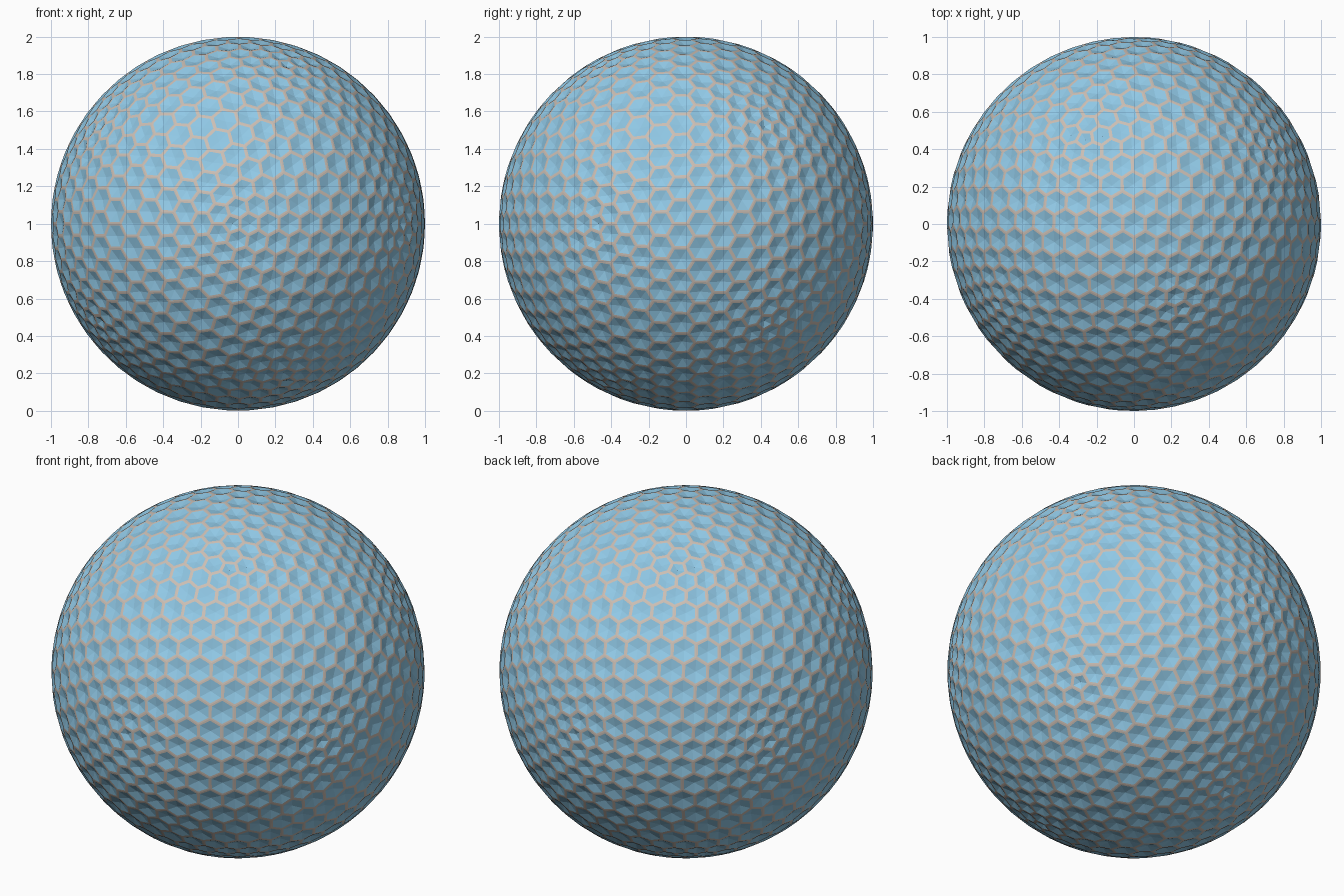
import bpy, bmesh, math
from mathutils import Vector, Matrix

if "Cube" in bpy.data.objects:
    bpy.data.objects.remove(bpy.data.objects["Cube"])

FREQ = 10        # cells along each icosahedron edge
RIM = 0.009      # half width of the frame bars
DIMPLE = 0.985   # radius of the sunken panel centres
LIFT = Vector((0, 0, 1))


def material(name, rgb):
    m = bpy.data.materials.new(name)
    m.diffuse_color = (*rgb, 1)
    m.use_nodes = True
    m.node_tree.nodes["Principled BSDF"].inputs["Base Color"].default_value = m.diffuse_color
    return m


def geodesic(freq):
    """Icosahedron with each face split into freq rows, pushed to a unit sphere."""
    phi = (1 + math.sqrt(5)) / 2
    turn = Matrix.Rotation(math.radians(-60), 3, 'Z')
    base = bmesh.new()
    for a in (-1, 1):
        for b in (-phi, phi):
            for co in ((b, a, 0), (a, 0, b), (0, b, a)):
                base.verts.new(turn @ Vector(co).normalized())
    bmesh.ops.convex_hull(base, input=base.verts[:])
    out = bmesh.new()
    for f in base.faces:
        A, B, C = (v.co for v in f.verts)
        grid = {}
        for i in range(freq + 1):
            for j in range(freq + 1 - i):
                p = A * (freq - i - j) + B * i + C * j
                grid[i, j] = out.verts.new(p.normalized())
        for i in range(freq):
            for j in range(freq - i):
                out.faces.new((grid[i, j], grid[i + 1, j], grid[i, j + 1]))
                if i + j < freq - 1:
                    out.faces.new((grid[i + 1, j], grid[i + 1, j + 1], grid[i, j + 1]))
    base.free()
    bmesh.ops.remove_doubles(out, verts=out.verts[:], dist=1e-4)
    return out


def finish(name, bm, mat):
    bmesh.ops.remove_doubles(bm, verts=bm.verts[:], dist=1e-5)
    me = bpy.data.meshes.new(name)
    bm.to_mesh(me)
    bm.free()
    me.materials.append(mat)
    bpy.context.collection.objects.link(bpy.data.objects.new(name, me))


# Each geodesic vertex becomes one hexagonal (or pentagonal) cell
geo = geodesic(FREQ)
frame, panels = bmesh.new(), bmesh.new()
for v in geo.verts:
    n = v.co.normalized()
    u = n.orthogonal().normalized()
    w = n.cross(u)
    ring = [f.calc_center_median().normalized() for f in v.link_faces]
    ring.sort(key=lambda p: math.atan2(p.dot(w), p.dot(u)))
    mid = sum(ring, Vector()) / len(ring)
    size = sum((p - mid).length for p in ring) / len(ring)
    k = 1 - RIM / (size * math.cos(math.pi / len(ring)))
    inner = [mid + (p - mid) * k for p in ring]
    for i in range(len(ring)):
        j = (i + 1) % len(ring)
        # flat border strip of the cell
        frame.faces.new([frame.verts.new(p + LIFT)
                         for p in (ring[i], ring[j], inner[j], inner[i])])
        # sunken triangular facet
        panels.faces.new([panels.verts.new(p + LIFT)
                          for p in (inner[i], inner[j], n * DIMPLE)])
geo.free()

finish("honeycomb_frame", frame, material("frame_beige", (0.6, 0.52, 0.46)))
finish("dimpled_panels", panels, material("panel_blue", (0.28, 0.58, 0.79)))
